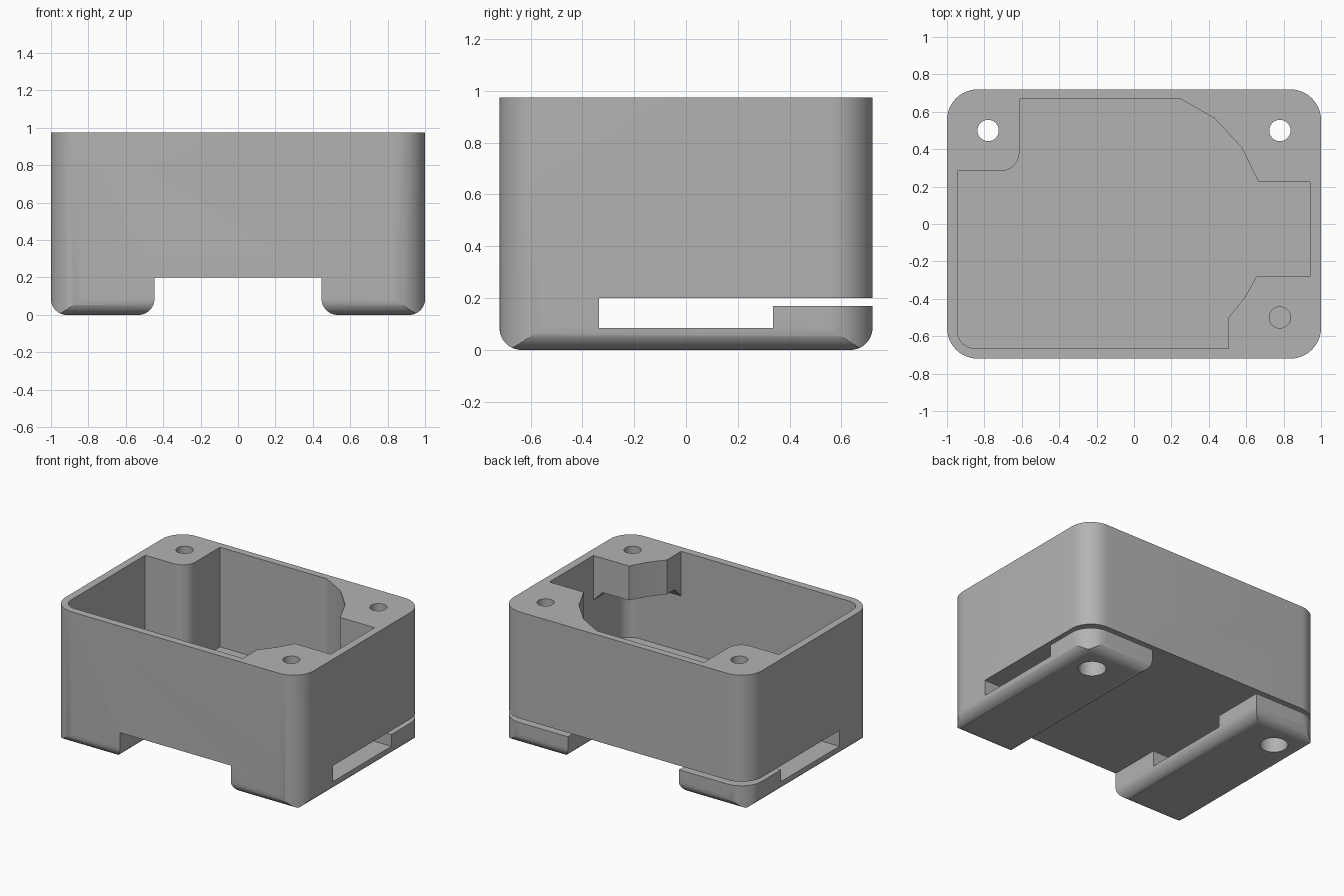
import bpy, bmesh
from math import sin, cos, tan, pi
from mathutils import Vector

cube = bpy.data.objects.get("Cube")
if cube:
    bpy.data.objects.remove(cube)


def profile(points, segments=12):
    """Outline from (a, b) corners, or (a, b, radius) for a filleted corner."""
    out = []
    for i, p in enumerate(points):
        v = Vector(p[:2])
        if len(p) == 2:
            out.append(v)
            continue
        d0 = (Vector(points[i - 1][:2]) - v).normalized()
        d1 = (Vector(points[(i + 1) % len(points)][:2]) - v).normalized()
        half = d0.angle(d1) / 2
        r = p[2]
        centre = v + (d0 + d1).normalized() * r / sin(half)
        start = v + d0 * r / tan(half) - centre
        end = v + d1 * r / tan(half) - centre
        sweep = start.angle(end)
        for k in range(segments + 1):
            t = k / segments
            out.append(centre + (start * sin((1 - t) * sweep) + end * sin(t * sweep)) / sin(sweep))
    return out


def loft(name, sections, axis="z"):
    """Solid through matching outlines, given as (position on axis, outline)."""
    place = {"x": lambda a, b, h: (h, a, b),
             "y": lambda a, b, h: (a, h, b),
             "z": lambda a, b, h: (a, b, h)}[axis]
    bm = bmesh.new()
    rings = [[bm.verts.new(place(a, b, h)) for a, b in outline] for h, outline in sections]
    bm.faces.new(rings[0])
    bm.faces.new(rings[-1])
    for lo, hi in zip(rings, rings[1:]):
        for i in range(len(lo)):
            bm.faces.new((lo[i - 1], lo[i], hi[i], hi[i - 1]))
    bmesh.ops.recalc_face_normals(bm, faces=bm.faces)
    mesh = bpy.data.meshes.new(name)
    bm.to_mesh(mesh)
    bm.free()
    obj = bpy.data.objects.new(name, mesh)
    bpy.context.collection.objects.link(obj)
    return obj


def prism(name, points, lo, hi, axis="z"):
    outline = profile(points)
    return loft(name, [(lo, outline), (hi, outline)], axis)


def combine(target, tool, operation):
    mod = target.modifiers.new(operation.title(), "BOOLEAN")
    mod.operation = operation
    mod.solver = "EXACT"
    mod.object = tool
    bpy.context.view_layer.objects.active = target
    bpy.ops.object.modifier_apply(modifier=mod.name)
    bpy.data.objects.remove(tool)


def drill(target, x, y, radius, lo, hi):
    circle = [(x + radius * cos(k * pi / 16), y + radius * sin(k * pi / 16)) for k in range(32)]
    combine(target, loft("drill", [(lo, circle), (hi, circle)]), "DIFFERENCE")


W, D, H = 1.0, 0.72, 0.975      # half width, half depth, height
BASE, FLOOR = 0.2, 0.25         # underside of the case and floor of the pocket
R = 0.085                       # rounding under the feet
FAR = 1.3

# Rounded block
case = prism("case", [(-W, -D, .165), (W, -D, .165), (W, D, .165), (-W, D, .165)], 0, H)

# Two feet with rounded undersides
half = [(.447, BASE), (.447, 0, R), (W, 0, R), (W, R), (FAR, R), (FAR, FAR)]
mirrored = [(-p[0],) + p[1:] for p in reversed(half)]
combine(case, prism("feet_shape", half + mirrored, -FAR, FAR, "y"), "INTERSECT")

# Belt clip slot, open to the back, with rounded ends of the feet
side = [(-FAR, FAR), (-FAR, R), (-D, R), (-D, 0, R), (D, 0, R), (D, R), (FAR, R),
        (FAR, .17), (.335, .17), (.335, R), (-.335, R), (-.335, BASE), (FAR, BASE), (FAR, FAR)]
combine(case, prism("clip_shape", side, -FAR, FAR, "x"), "INTERSECT")

# Main pocket, leaving the screw bosses standing
pocket = [(-.945, -.665, .095), (.505, -.665), (.505, -.5), (.59, -.395), (.655, -.28),
          (.942, -.28), (.942, .225), (.665, .225), (.575, .41), (.43, .565), (.25, .668),
          (-.613, .668), (-.613, .283, .1), (-.945, .283)]
combine(case, prism("pocket", pocket, FLOOR, FAR), "DIFFERENCE")


# Space under the hanging front boss, tapered into wall brackets
def corner(inset):
    return profile([(.3, -.665 + inset), (.942 - inset, -.665 + inset, .095),
                    (.942 - inset, -.1), (.3, -.1)])


combine(case, loft("boss_undercut", [(FLOOR, corner(0)), (.65, corner(0)), (.725, corner(.075))]),
        "DIFFERENCE")

# Screw holes, with wider access holes through the back of the feet
drill(case, .78, -.5, .057, .5, FAR)
for x in (-.78, .78):
    drill(case, x, .5, .057, .185, FAR)
    drill(case, x, .5, .093, -.1, .185)

# Plain grey plastic
grey = bpy.data.materials.new("grey plastic")
grey.use_nodes = True
colour = (.45, .45, .45, 1)
grey.diffuse_color = colour
grey.node_tree.nodes["Principled BSDF"].inputs["Base Color"].default_value = colour
case.data.materials.clear()
case.data.materials.append(grey)

bpy.ops.object.select_all(action="DESELECT")
case.select_set(True)
bpy.context.view_layer.objects.active = case
bpy.ops.object.shade_smooth_by_angle(angle=.4)
